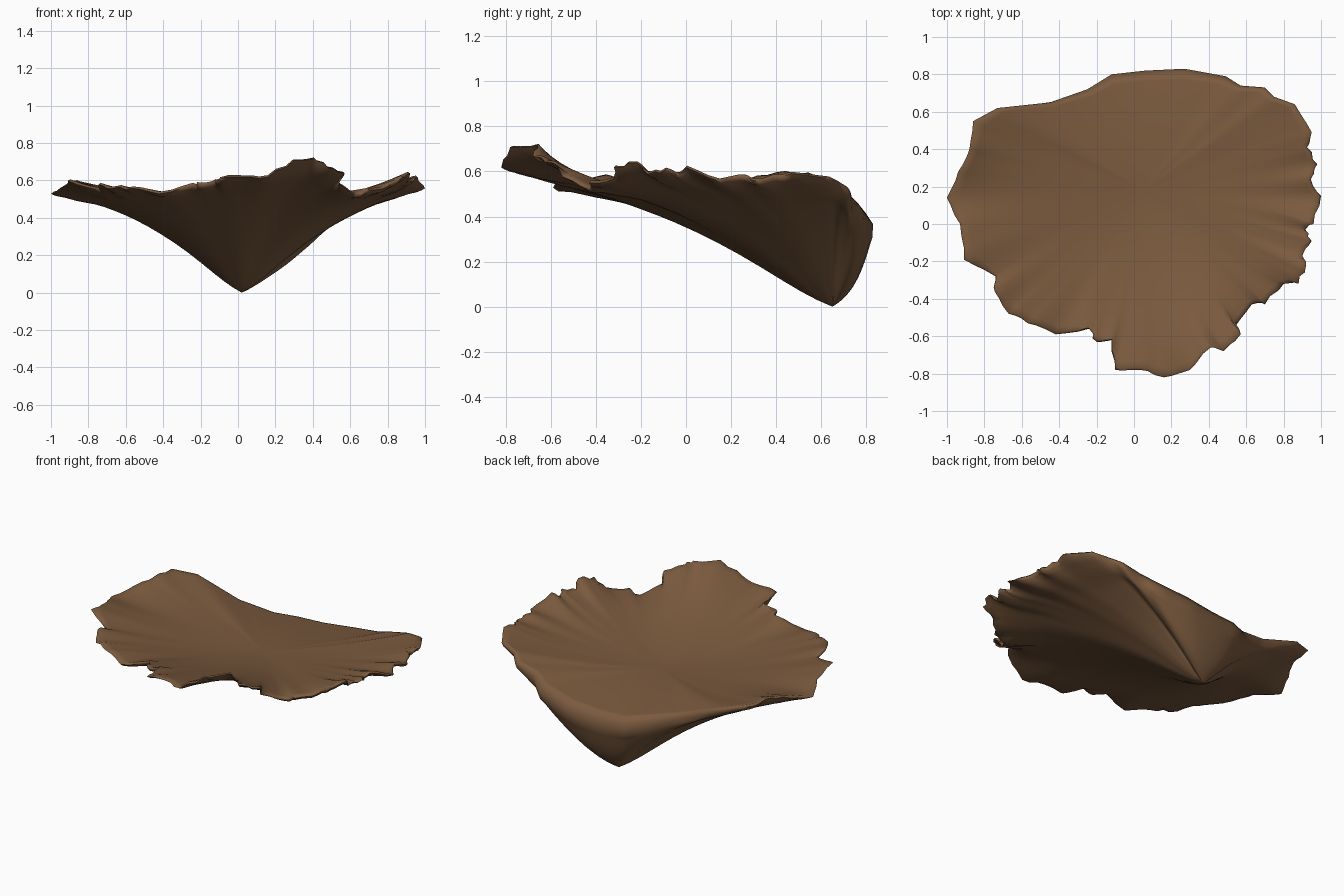
import bpy, bmesh, math, random
from mathutils import Vector

if "Cube" in bpy.data.objects:
    bpy.data.objects.remove(bpy.data.objects["Cube"])

random.seed(4)

# Ragged rim of the cap: x, y, z, counter-clockwise from the right side
RIM = [
    (1, .15, .57), (.945, .24, .59), (.98, .32, .57), (.925, .41, .59), (.95, .49, .60),
    (.86, .64, .58), (.75, .68, .56), (.70, .73, .53), (.57, .74, .50), (.49, .79, .46),
    (.27, .83, .42), (.06, .82, .40), (-.12, .80, .40), (-.25, .72, .42), (-.45, .65, .47),
    (-.73, .62, .57), (-.86, .55, .60), (-.88, .40, .60), (-.94, .28, .57), (-1, .14, .54),
    (-.93, 0, .58), (-.91, -.19, .61), (-.74, -.28, .56), (-.745, -.36, .59), (-.67, -.48, .57),
    (-.57, -.53, .57), (-.42, -.59, .54), (-.24, -.56, .59), (-.20, -.63, .59), (-.12, -.62, .61),
    (-.10, -.78, .62), (.03, -.78, .63), (.16, -.82, .63), (.30, -.78, .72), (.41, -.66, .73),
    (.48, -.68, .68), (.57, -.59, .65), (.54, -.55, .59), (.63, -.43, .53), (.70, -.43, .56),
    (.80, -.32, .58), (.88, -.32, .63), (.92, -.22, .65), (.90, -.17, .60), (.95, -.09, .62),
    (.915, -.03, .60), (.96, 0, .63)]
SUB = 3
TIP = Vector((.02, .65, 0))
HUB = Vector((.05, .18, .45))


def smoothstep(a, b, v):
    u = max(0, min(1, (v - a) / (b - a)))
    return u * u * (3 - 2 * u)


def interp(table, v):
    for (a, p), (b, q) in zip(table, table[1:]):
        if v <= b:
            return p + (q - p) * (v - a) / (b - a)
    return table[-1][1]


def relax(values, width, passes=2):
    """Running average around the closed rim."""
    m = len(values)
    for _ in range(passes):
        values = [sum((values[(i + k) % m] for k in range(-width, width + 1)),
                      values[0] * 0) / (2 * width + 1) for i in range(m)]
    return values


# Subdivided rim, slightly rounded; soft is its calm version used away from the edge
rim = []
for i, p in enumerate(RIM):
    a, b = Vector(p), Vector(RIM[(i + 1) % len(RIM)])
    for k in range(SUB):
        q = a.lerp(b, k / SUB)
        if k and q.y < .55:
            q += Vector([random.uniform(-.008, .008) for _ in range(3)])
        rim.append(q)
n = len(rim)
soft = relax(rim, 5)
soft = [Vector((s.x, s.y, z)) for s, z in zip(soft, relax([p.z for p in rim], 7))]
back = relax([smoothstep(.55, .75, p.y) * (1 - smoothstep(.15, .75, abs(p.x - .1))) for p in rim], 2)
# the back edge is already calm, so it keeps its own shape
soft = [s.lerp(p, smoothstep(.55, .65, p.y)) for s, p in zip(soft, rim)]

# Underside rise, from the attachment tip to the rim
RISE = [(0, 0), (.03, .012), (.1, .11), (.2, .26), (.3, .41), (.4, .54), (.55, .70), (.65, .79),
        (.8, .91), (1, 1)]


def top_point(i, s):
    p = soft[i].lerp(rim[i], s ** 7)
    q = HUB.lerp(p, s * (1 - .05 * back[i]))
    q.z = HUB.z + (soft[i].z - HUB.z) * s ** 1.7 + (rim[i].z - soft[i].z) * s ** 6
    return q


def bottom_point(i, t):
    w = back[i]
    p = soft[i].lerp(rim[i], t ** 7)
    q = TIP.lerp(p, t)
    rise = (1 - w) * interp(RISE, t) + w * (.35 * t + .65 * t ** 3)
    edge = .05 + .06 * w - .025 * (1 - w) * smoothstep(.9, 1, t)
    ridge = .005 * math.sin(t * 34 + 2 * math.sin(i * .17)) * smoothstep(.4, .6, t) * (1 - w)
    q.z = (soft[i].z - edge) * rise + (rim[i].z - soft[i].z) * t ** 7 + ridge
    return q


# Bracket cap: top dish, thin lip, and cone-like underside
bm = bmesh.new()
rings = [[bm.verts.new(top_point(i, s)) for i in range(n)]
         for s in (.06, .12, .25, .38, .5, .6, .7, .78, .85, .91, .96, .99)]
rings.append([bm.verts.new(rim[i] - Vector((0, 0, .012 + .045 * back[i]))) for i in range(n)])
rings += [[bm.verts.new(bottom_point(i, t)) for i in range(n)]
          for t in (.985, .95, .91, .87, .82, .77, .72, .66, .6, .53, .46, .38, .3, .22, .15, .1, .05)]
hub, tip = bm.verts.new(HUB), bm.verts.new(TIP)
for i in range(n):
    j = (i + 1) % n
    bm.faces.new((hub, rings[0][i], rings[0][j]))
    for a, b in zip(rings, rings[1:]):
        bm.faces.new((a[i], b[i], b[j], a[j]))
    bm.faces.new((rings[-1][i], tip, rings[-1][j]))
bmesh.ops.recalc_face_normals(bm, faces=bm.faces)

# Blend the creases under the cap
under = [v for ring in rings[14:] for v in ring]
for _ in range(5):
    bmesh.ops.smooth_vert(bm, verts=under, factor=.5, use_axis_x=True, use_axis_y=True, use_axis_z=True)
for v in bm.verts:
    v.co.z = max(v.co.z, 0)

mesh = bpy.data.meshes.new("bracket_cap")
bm.to_mesh(mesh)
bm.free()
cap = bpy.data.objects.new("bracket_cap", mesh)
bpy.context.collection.objects.link(cap)

brown = bpy.data.materials.new("bark_brown")
brown.diffuse_color = (.195, .102, .048, 1)
brown.use_nodes = True
brown.node_tree.nodes["Principled BSDF"].inputs["Base Color"].default_value = brown.diffuse_color
mesh.materials.append(brown)

bpy.context.view_layer.objects.active = cap
cap.select_set(True)
bpy.ops.object.shade_smooth_by_angle(angle=math.radians(75))
